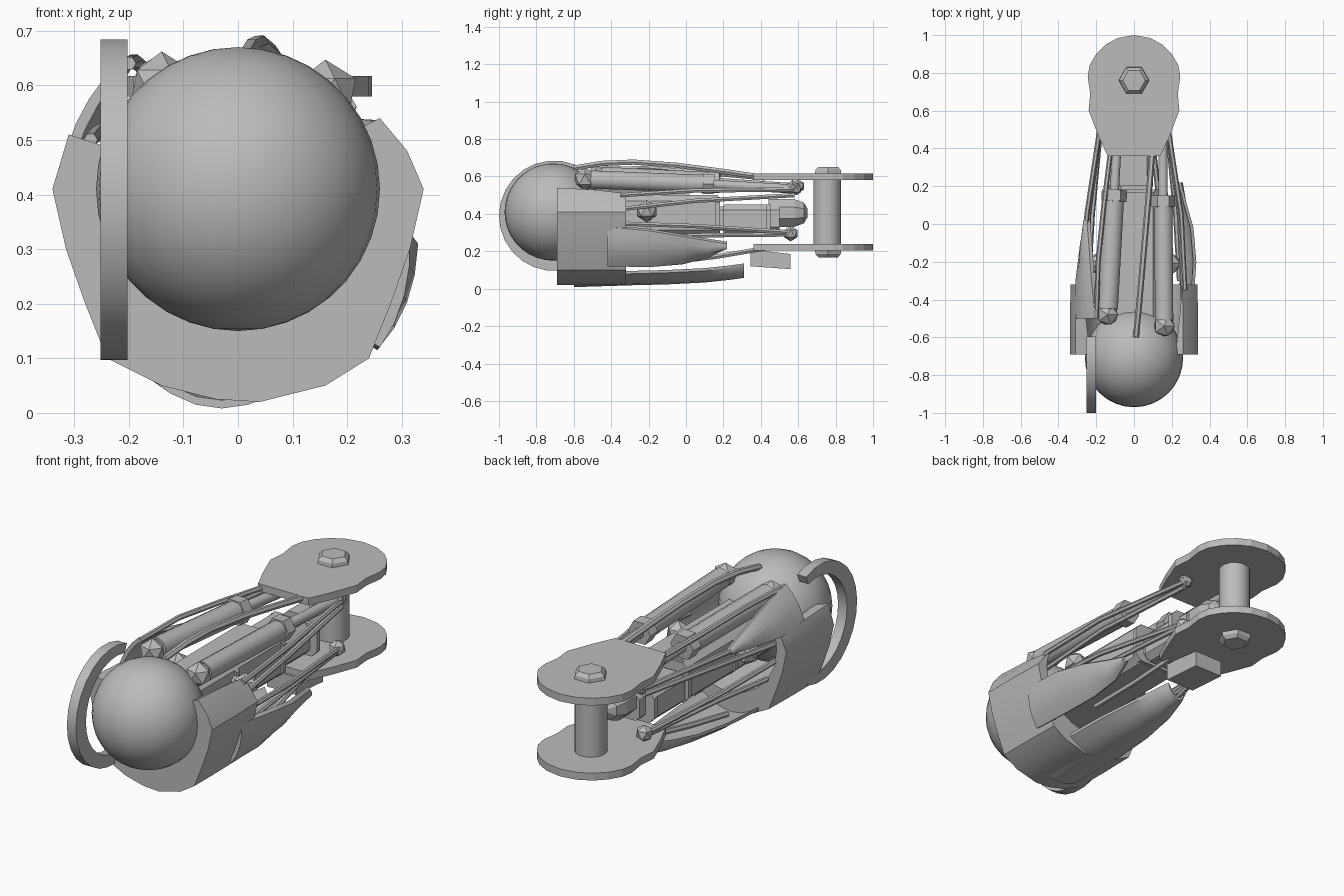
import bpy, bmesh, math
from mathutils import Vector as V

if "Cube" in bpy.data.objects:
    bpy.data.objects.remove(bpy.data.objects["Cube"])

grey = bpy.data.materials.new("plain grey")
grey.diffuse_color = (0.5, 0.5, 0.5, 1)
grey.use_nodes = True
grey.node_tree.nodes["Principled BSDF"].inputs["Base Color"].default_value = grey.diffuse_color


def finish(name, bm, angle=30):
    bmesh.ops.recalc_face_normals(bm, faces=bm.faces[:])
    me = bpy.data.meshes.new(name)
    bm.to_mesh(me)
    bm.free()
    me.materials.append(grey)
    ob = bpy.data.objects.new(name, me)
    bpy.context.collection.objects.link(ob)
    if angle:
        bpy.ops.object.select_all(action='DESELECT')
        ob.select_set(True)
        bpy.context.view_layer.objects.active = ob
        bpy.ops.object.shade_smooth_by_angle(angle=math.radians(angle))
    return ob


def loft(name, rings, angle=30):
    """Skin closed rings of equal length and cap both ends."""
    bm = bmesh.new()
    vs = [[bm.verts.new(p) for p in r] for r in rings]
    n = len(vs[0])
    for a, b in zip(vs, vs[1:]):
        for i in range(n):
            j = (i + 1) % n
            bm.faces.new((a[i], a[j], b[j], b[i]))
    bm.faces.new(vs[0])
    bm.faces.new(vs[-1])
    return finish(name, bm, angle)


def tube(name, pts, radii, sides=8, angle=50):
    """Round bar along a path; radii is one number or one per point."""
    pts = [V(p) for p in pts]
    if not isinstance(radii, (list, tuple)):
        radii = [radii] * len(pts)
    d = (pts[-1] - pts[0]).normalized()
    u = d.cross(V((1, 0, 0)) if abs(d.x) < 0.8 else V((0, 0, 1))).normalized()
    w = d.cross(u)
    rings = []
    for p, r in zip(pts, radii):
        rings.append([p + r * (u * math.cos(t) + w * math.sin(t))
                      for t in (2 * math.pi * (k + .5) / sides for k in range(sides))])
    return loft(name, rings, angle)


def knob(name, c, r):
    bm = bmesh.new()
    bmesh.ops.create_icosphere(bm, subdivisions=1, radius=r)
    bmesh.ops.translate(bm, verts=bm.verts[:], vec=c)
    return finish(name, bm, 0)


def block(name, y0, y1, x0, x1, z0, z1, c=0.03):
    """Box along y with chamfered long edges."""
    pr = [(x0 + c, z0), (x1 - c, z0), (x1, z0 + c), (x1, z1 - c),
          (x1 - c, z1), (x0 + c, z1), (x0, z1 - c), (x0, z0 + c)]
    return loft(name, [[V((x, y, z)) for x, z in pr] for y in (y0, y1)], 0)


def fin(name, secs, bulge=0.02, t=0.02, n=4):
    """Curved armour plate: sections (y, xa, za, xb, zb) bulging away from the core."""
    rings = []
    for y, xa, za, xb, zb in secs:
        a, b = V((xa, y, za)), V((xb, y, zb))
        m = (a + b) / 2
        out = V((m.x, 0, m.z - 0.4)).normalized()
        arc = [a.lerp(b, k / n) + out * bulge * 4 * (k / n) * (1 - k / n) for k in range(n + 1)]
        rings.append(arc + [p - out * t for p in reversed(arc)])
    return loft(name, rings, 35)


# Shoulder ball
bm = bmesh.new()
bmesh.ops.create_uvsphere(bm, u_segments=32, v_segments=18, radius=0.26)
bmesh.ops.translate(bm, verts=bm.verts[:], vec=(0, -0.71, 0.41))
finish("shoulder_ball", bm, 40)

# Crescent guard beside the ball
rings = []
for k in range(17):
    a = math.radians(68 + 222 * k / 16)
    ri = 0.295 - 0.045 - 0.035 * math.sin(math.pi * k / 16)
    rings.append([V((x, -0.705 + r * math.cos(a), 0.39 + r * math.sin(a)))
                  for x, r in ((-.252, .295), (-.202, .295), (-.202, ri), (-.252, ri))])
loft("crescent_guard", rings)

# U-shaped shoulder shell, open at the top
outer = [(-.31, .51), (-.34, .41), (-.315, .3), (-.28, .2), (-.24, .1), (-.14, .05), (-.04, .025),
         (.04, .02), (.16, .05), (.24, .1), (.28, .2), (.315, .3), (.34, .41), (.31, .48), (.26, .54)]


def shell_ring(y, s, ri, dz):
    o = [V((x * s, y, z + (dz if z > .45 else 0))) for x, z in outer]
    i = []
    for p in o:
        d = V((p.x, 0, p.z - .41)).normalized() * ri
        i.append(V((d.x, y, .41 + d.z)))
    return o + i[::-1]


loft("shoulder_shell", [shell_ring(-.69, 1, .245, 0), shell_ring(-.5, 1, .265, -.01),
                        shell_ring(-.32, .985, .28, -.03)], 35)

# Armour plates
fin("right_side_fin", [(-.42, .315, .33, .26, .12), (-.2, .33, .31, .255, .115),
                       (-.02, .315, .28, .235, .13), (.12, .275, .255, .22, .165),
                       (.22, .25, .24, .235, .215)])
fin("upper_left_fin", [(-.5, -.205, .655, -.315, .48), (-.3, -.225, .62, -.31, .485),
                       (-.1, -.24, .565, -.285, .5), (.02, -.25, .53, -.26, .51)], .015)
fin("belly_plate", [(-.6, -.17, .07, .12, .07), (-.45, -.18, .075, .13, .075),
                    (-.3, -.18, .08, .13, .08), (-.1, -.17, .085, .12, .085),
                    (.1, -.14, .095, .09, .095), (.24, -.1, .11, .06, .11),
                    (.31, -.07, .12, .04, .12)], .062, .015, 6)

# Core frame
block("core_front", -.55, .17, -.13, .13, .285, .5)
block("core_neck", -.6, .5, -.09, .09, .31, .44, .02)
block("core_rear", .2, .45, -.135, .1, .29, .45)
for y in (-.2, .17, .44):
    block("core_band", y - .012, y + .012, -.14, .14, .29, .49 if y < .3 else .45)
tube("core_nose", [(0, .44, .405), (0, .58, .405), (0, .63, .405), (0, .65, .405)],
     [.08, .08, .06, .025], 8, 0)
for s in (-1, 1):
    tube("core_pin", [(s * .1, -.21, .415), (s * .2, -.21, .415)], .03, 8)
    knob("core_pin_knob", (s * .19, -.21, .415), .06)

# Pistons on top
for side, a, b, r in (("left", (-.14, -.48, .6), (-.105, .15, .57), .055),
                      ("right", (.16, -.54, .585), (.155, .12, .56), .05)):
    a, b = V(a), V(b)
    d = (b - a).normalized()
    tube(side + "_piston", [a + d * .03, b], r, 12)
    tube(side + "_piston_collar", [b - d * .03, b + d * .03], r + .012, 6, 0)
    tube(side + "_piston_rod", [b, b + d * .46 + V((0, 0, -.01))], .026, 8)
    knob(side + "_piston_joint", a, .062)
    knob(side + "_rod_end", b + d * .45, .038)

# Top cable
tube("top_cable", [(.01, -.6, .645), (.025, -.45, .67), (.04, -.28, .677), (.06, -.05, .66),
                   (.08, .18, .63), (.1, .42, .595)], .016, 6)
tube("top_cable_left", [(-.2, -.5, .64), (-.19, -.2, .645), (-.16, .1, .62), (-.12, .42, .59)], .013, 6)

# Side cables fanning from the elbow
for s, side in ((-1, "left"), (1, "right")):
    for y, x, z0, z1 in ((-.35, .27, .5, .53), (-.4, .26, .42, .5), (-.4, .27, .35, .3),
                         (-.3, .24, .26, .29)):
        tube(side + "_cable", [(s * x, y, z0), (s * (x - .02), .05, (z0 + z1) / 2 + .01),
                               (s * .17, .58, z1)], .013, 6)
    knob(side + "_lower_cable_knob", (s * .16, .56, .295), .042)
    knob(side + "_upper_cable_knob", (s * .16, .59, .53), .03)
    tube(side + "_under_cable", [(s * .16, -.1, .14), (s * .13, .15, .17), (s * .1, .42, .215)], .014, 6)

# Elbow plates
half = [(.14, .36), (.19, .47), (.24, .6), (.232, .69), (.245, .78), (.235, .84),
        (.2, .9), (.15, .95), (.085, .985)]
outline = half + [(0, 1.0)] + [(-x, y) for x, y in reversed(half)]
for name, z in (("upper_elbow_plate", .58), ("lower_elbow_plate", .203)):
    loft(name, [[V((x, y, h)) for x, y in outline] for h in (z, z + .037)], 0)

# Elbow axle with caps
tube("elbow_axle", [(0, .755, .22), (0, .755, .6)], .075, 16)
tube("upper_axle_cap", [(0, .76, .61), (0, .76, .635), (0, .76, .652)], [.082, .078, .06], 6, 0)
tube("lower_axle_cap", [(0, .76, .21), (0, .76, .185), (0, .76, .168)], [.082, .078, .06], 6, 0)

# Small stop block under the lower plate
lo = [(-.08, -.045), (.08, -.045), (.08, .045), (-.08, .045)]
loft("stop_block", [[V((x, .345, .165 + z)) for x, z in lo],
                    [V((x, .56, .145 + z * .9)) for x, z in lo]], 0)
